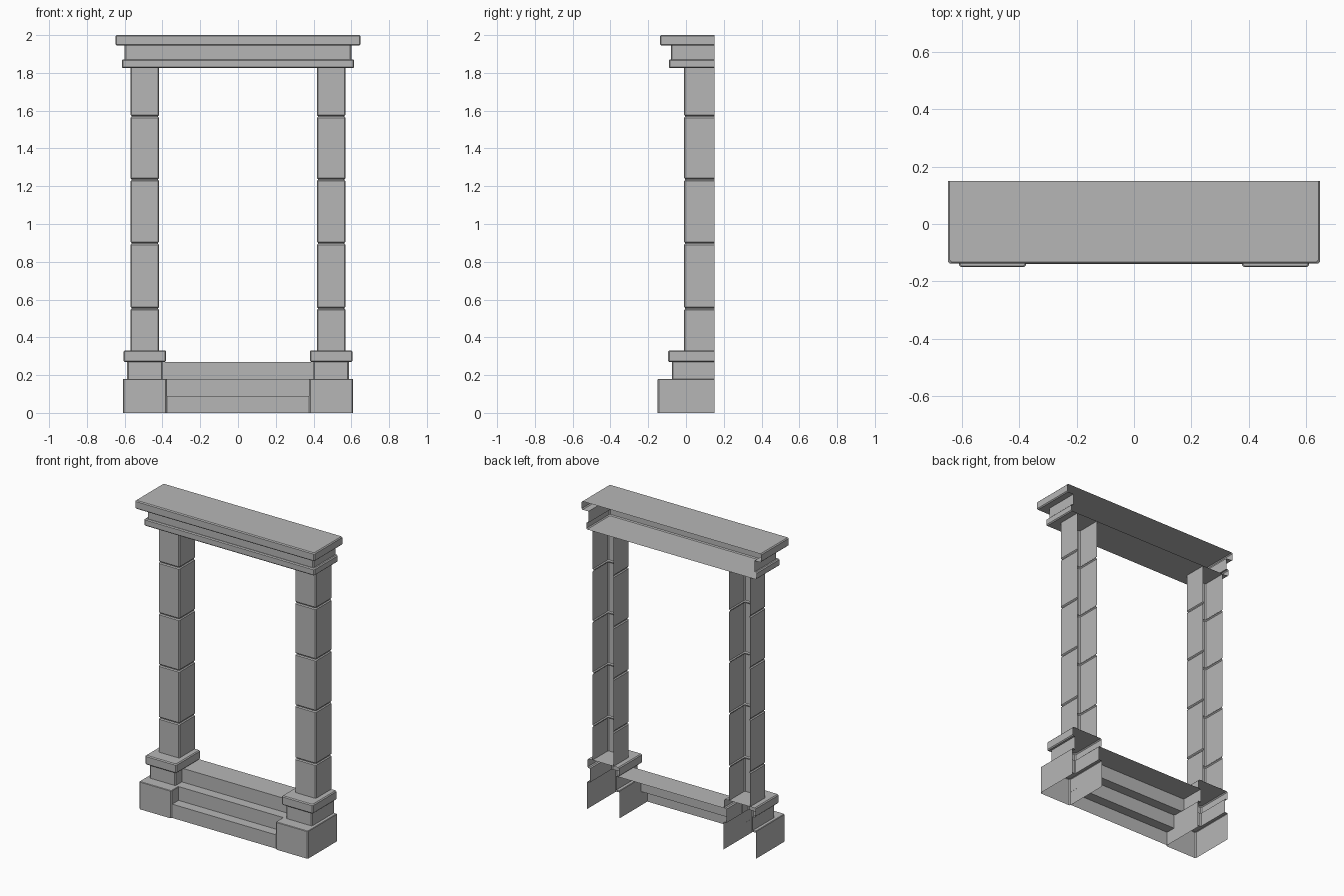
import bpy
import bmesh

cube = bpy.data.objects.get("Cube")
if cube:
    bpy.data.objects.remove(cube, do_unlink=True)

BACK = 0.15       # every part is open along this wall plane
BEVEL = 0.006

stone = bpy.data.materials.new("grey_stone")
stone.use_nodes = True
grey = (0.47, 0.47, 0.47, 1)
stone.diffuse_color = grey
stone.node_tree.nodes["Principled BSDF"].inputs["Base Color"].default_value = grey


def skin(name, rings, top=False, bottom=False):
    """Join successive open rings of points with quads."""
    bm = bmesh.new()
    rows = [[bm.verts.new(p) for p in ring] for ring in rings]
    for low, high in zip(rows, rows[1:]):
        for i in range(len(low) - 1):
            bm.faces.new((low[i], low[i + 1], high[i + 1], high[i]))
    if top:
        bm.faces.new(rows[-1])
    if bottom:
        bm.faces.new(rows[0][::-1])
    mesh = bpy.data.meshes.new(name)
    bm.to_mesh(mesh)
    bm.free()
    mesh.materials.append(stone)
    obj = bpy.data.objects.new(name, mesh)
    bpy.context.collection.objects.link(obj)
    return obj


def ring(cx, half, front, z, c=BEVEL):
    """Three-sided outline with chamfered front corners, open at the back."""
    left, right = cx - half, cx + half
    return [(left, BACK, z), (left, front + c, z), (left + c, front, z),
            (right - c, front, z), (right, front + c, z), (right, BACK, z)]


def block(cx, half, front, z0, z1, b=BEVEL):
    """Rings of one course with bevelled top and bottom edges."""
    return [ring(cx, half - b, front + b, z0), ring(cx, half, front, z0 + b),
            ring(cx, half, front, z1 - b), ring(cx, half - b, front + b, z1)]


# Pillars: plinth, neck and cap below a shaft of stacked blocks
joints = [0.33, 0.553, 0.898, 1.235, 1.57, 1.825]
for side, cx in (("right", -0.493), ("left", 0.493)):
    skin(side + "_pillar_base",
         [ring(cx, 0.116, -0.15, 0), ring(cx, 0.116, -0.15, 0.177),
          ring(cx, 0.113, -0.147, 0.18),
          ring(cx, 0.094, -0.075, 0.18), ring(cx, 0.094, -0.075, 0.27)]
         + block(cx, 0.113, -0.094, 0.27, 0.33), top=True)
    shaft = []
    for z0, z1 in zip(joints, joints[1:]):
        shaft += block(cx, 0.076, -0.01, z0 + 0.002, z1 - 0.002)
    shaft[0] = ring(cx, 0.076, -0.01, joints[0])
    shaft[-1] = ring(cx, 0.076, -0.01, joints[-1])
    skin(side + "_pillar_shaft", shaft)

# Lintel: lower moulding, frieze and overhanging cornice
skin("lintel",
     block(0, 0.615, -0.091, 1.825, 1.871)
     + [ring(0, 0.6, -0.08, 1.871), ring(0, 0.6, -0.08, 1.945)]
     + block(0, 0.648, -0.138, 1.945, 2.0), top=True, bottom=True)

# Three steps between the pillars
rise = 0.09
profile = []
for i, y in enumerate((-0.14, -0.075, -0.01)):
    profile += [(y, i * rise), (y, (i + 1) * rise)]
profile.append((BACK, 3 * rise))
skin("steps", [[(-0.4, y, z), (0.4, y, z)] if y > -0.07 else
               [(-0.378, y, z), (0.378, y, z)] for y, z in profile])
